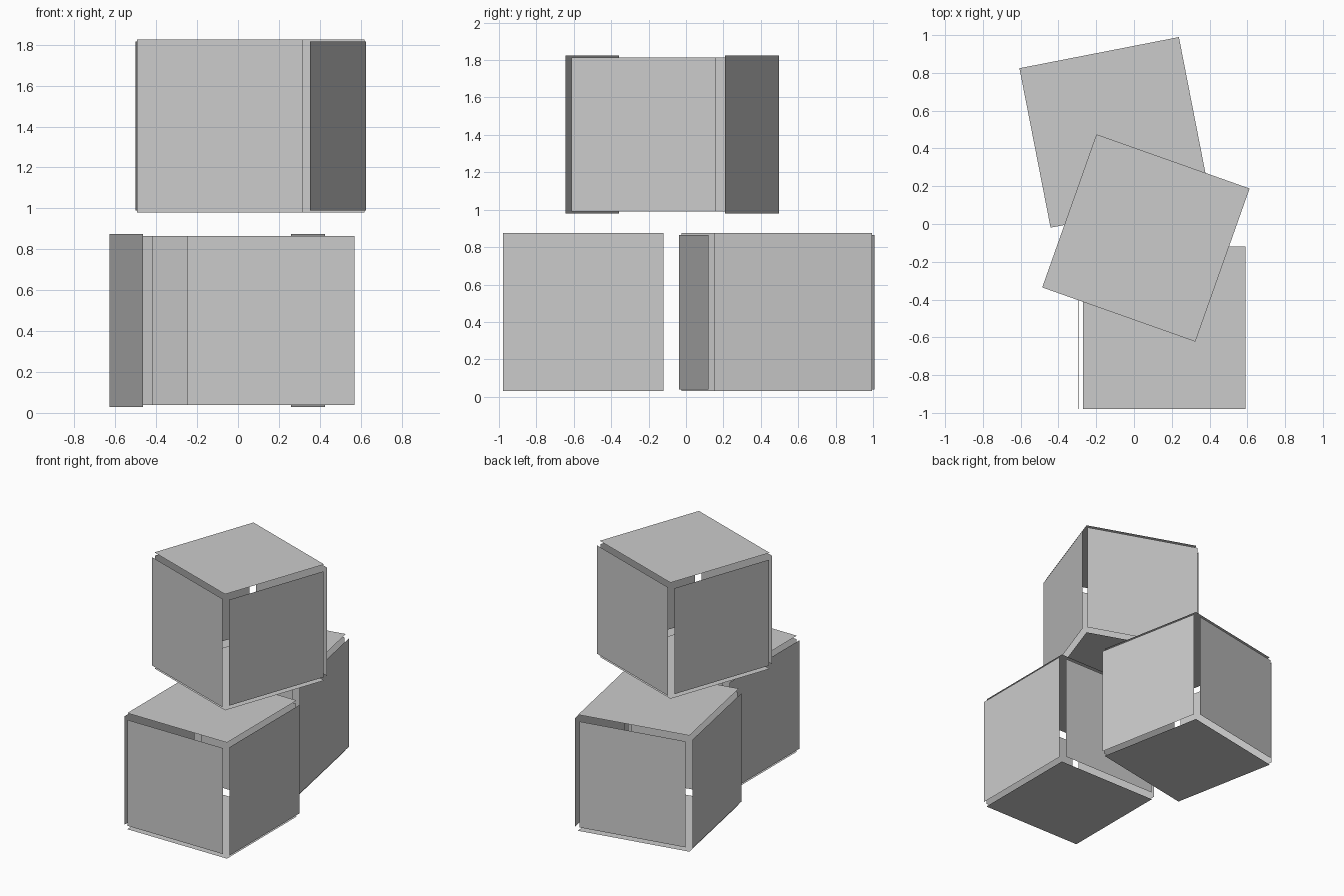
import bpy
from math import radians, pi
from mathutils import Matrix, Vector

if "Cube" in bpy.data.objects:
    bpy.data.objects.remove(bpy.data.objects["Cube"])

HALF = 0.4525     # distance of every panel from its cube's centre


def panel(name, width, depth, place):
    """Single thin sheet facing local +z, moved out from the cube centre."""
    w, d = width / 2, depth / 2
    corners = [(-w, -d), (w, -d), (w, d), (-w, d)]
    mesh = bpy.data.meshes.new(name)
    mesh.from_pydata([place @ Vector((x, y, HALF)) for x, y in corners], [], [(0, 1, 2, 3)])
    obj = bpy.data.objects.new(name, mesh)
    bpy.context.collection.objects.link(obj)


def open_cube(name, centre, angle):
    """Six loose panels with open seams between them."""
    base = Matrix.Translation(centre) @ Matrix.Rotation(radians(angle), 4, 'Z')
    # top and bottom
    for label, turn in (("top", 0), ("bottom", pi)):
        panel(f"{name}_{label}", 0.86, 0.86, base @ Matrix.Rotation(turn, 4, 'X'))
    # wide sides face local x, narrower sides face local y
    for i, label in enumerate(("right", "back", "left", "front")):
        width, height = ((0.86, 0.845), (0.82, 0.826))[i % 2]
        place = base @ Matrix.Rotation(i * pi / 2, 4, 'Z') @ Matrix.Rotation(pi / 2, 4, 'Y')
        panel(f"{name}_{label}", height, width, place)


# two cubes on the ground, one stacked across them (turned a quarter further)
open_cube("front_cube", (0.16, -0.549, HALF), 0)
open_cube("back_cube", (-0.102, 0.485, HALF), 11.05)
open_cube("upper_cube", (0.063, -0.074, 1.402), 70.5)
